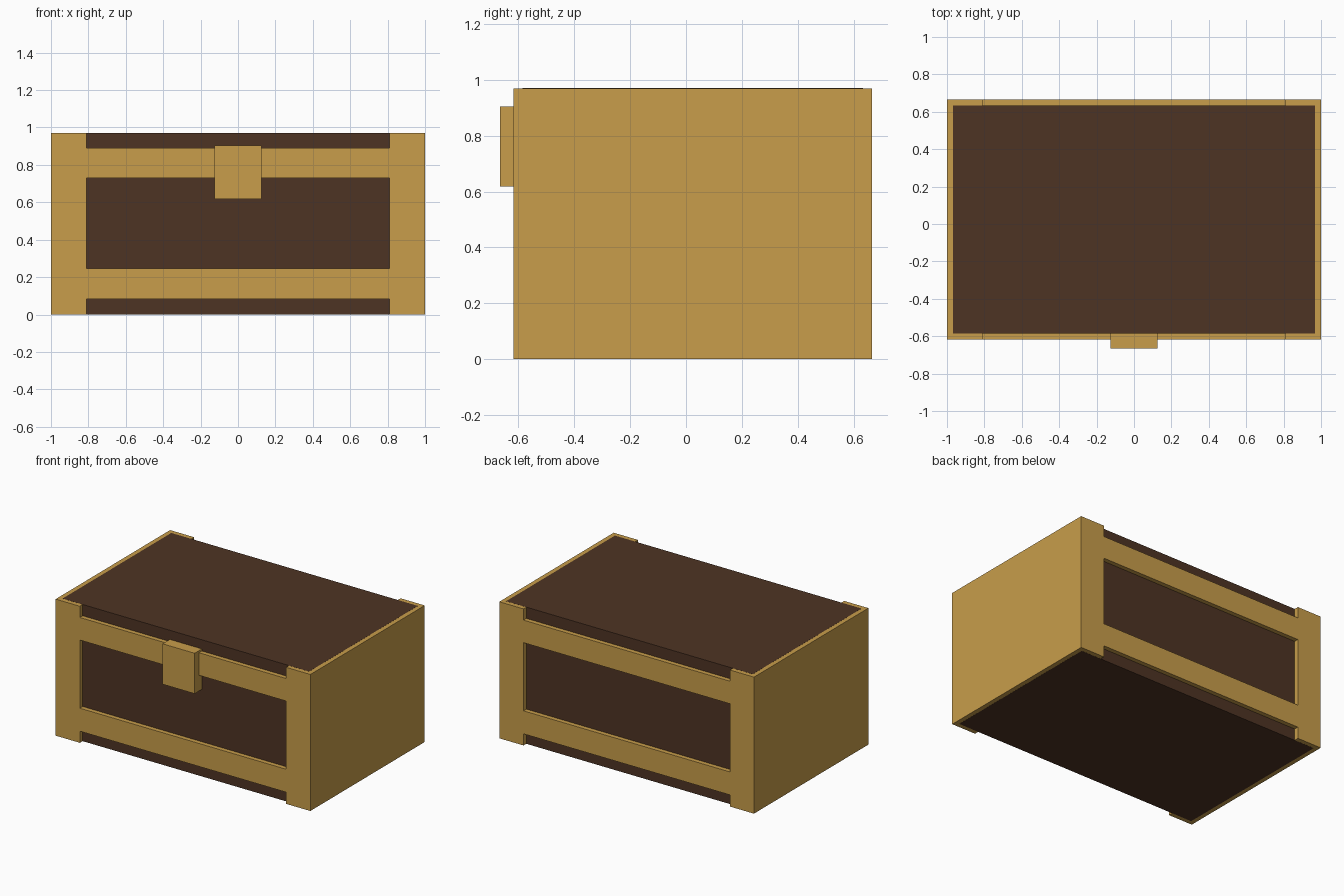
import bpy

if "Cube" in bpy.data.objects:
    bpy.data.objects.remove(bpy.data.objects["Cube"])


def material(name, rgb):
    m = bpy.data.materials.new(name)
    m.diffuse_color = (*rgb, 1.0)
    m.use_nodes = True
    m.node_tree.nodes["Principled BSDF"].inputs["Base Color"].default_value = m.diffuse_color
    return m


GOLD = material("gold_metal", (0.578, 0.337, 0.069))
WOOD = material("dark_wood", (0.076, 0.034, 0.017))


def box(name, x, y, z, mat):
    """Axis-aligned box from (min, max) ranges."""
    bpy.ops.mesh.primitive_cube_add(
        size=1, location=[(r[0] + r[1]) / 2 for r in (x, y, z)])
    ob = bpy.context.object
    ob.name = name
    ob.scale = [r[1] - r[0] for r in (x, y, z)]
    bpy.ops.object.transform_apply(location=False, rotation=False, scale=True)
    ob.data.materials.append(mat)
    return ob


HEIGHT = 0.97
FRONT, BACK = -0.617, 0.666      # outer faces of the metal
T = 0.032                        # metal thickness
EPS = 0.0005                     # keeps the wood just proud on top and bottom

# Wooden chest body
box("chest_body", (-1 + T, 1 - T), (FRONT + T, BACK - T), (0, HEIGHT), WOOD)

# Metal end caps that wrap the left and right ends
for side, x in (("left", (-1, -0.81)), ("right", (0.81, 1))):
    box(side + "_end_cap", x, (FRONT, BACK), (EPS, HEIGHT - EPS), GOLD)

# Horizontal metal bands on front and back, flush with the end caps
for level, z in (("lower", (0.083, 0.246)), ("upper", (0.73, 0.89))):
    box("front_" + level + "_band", (-0.81, 0.81), (FRONT, FRONT + T), z, GOLD)
    box("back_" + level + "_band", (-0.81, 0.81), (BACK - T, BACK), z, GOLD)

# Latch plate on the front
box("latch", (-0.126, 0.126), (-0.666, FRONT + T), (0.618, 0.905), GOLD)
